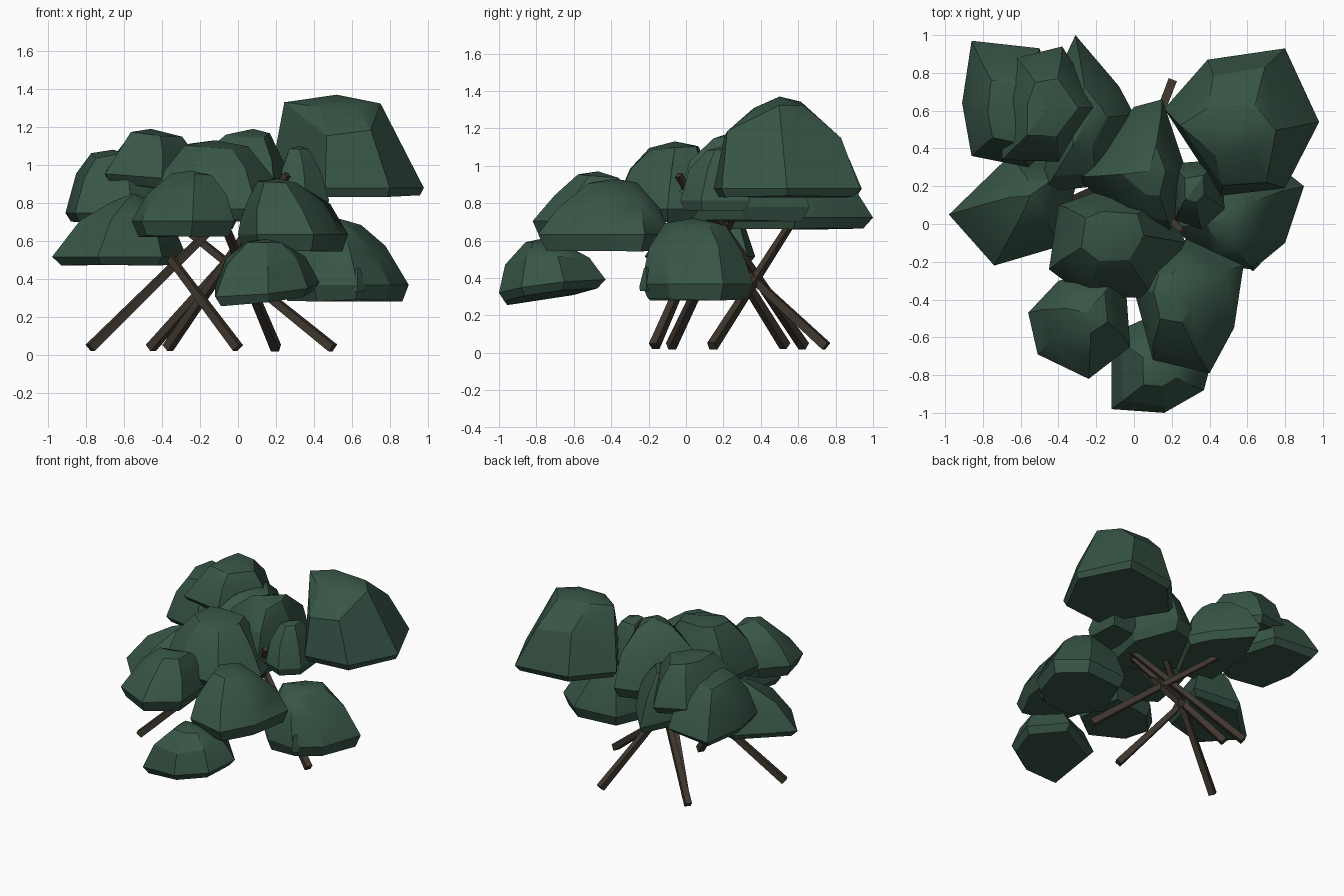
import bpy, bmesh, math, random
from mathutils import Vector

if "Cube" in bpy.data.objects:
    bpy.data.objects.remove(bpy.data.objects["Cube"])

random.seed(4)


def material(name, rgb):
    m = bpy.data.materials.new(name)
    m.diffuse_color = (*rgb, 1)
    m.use_nodes = True
    m.node_tree.nodes["Principled BSDF"].inputs["Base Color"].default_value = m.diffuse_color
    return m


GREEN = material("dark green leaves", (0.039, 0.091, 0.062))
BROWN = material("dark brown bark", (0.050, 0.038, 0.028))


def finish(name, bm, mat):
    bmesh.ops.recalc_face_normals(bm, faces=bm.faces)
    me = bpy.data.meshes.new(name)
    bm.to_mesh(me)
    bm.free()
    me.materials.append(mat)
    ob = bpy.data.objects.new(name, me)
    bpy.context.collection.objects.link(ob)
    bpy.ops.object.select_all(action='DESELECT')
    ob.select_set(True)
    bpy.context.view_layer.objects.active = ob
    bpy.ops.object.shade_smooth_by_angle(angle=math.radians(25))


def clump(name, outline, z0, z1, peak=None, tilt=(0, 0), rim=.16,
          shoulder=(.78, .78), top=(.38, .38), base=.88):
    """Faceted leaf dome: flat underside, wide rim, narrower shoulder, blunt top."""
    bm = bmesh.new()
    n = len(outline)
    cx = sum(p[0] for p in outline) / n
    cy = sum(p[1] for p in outline) / n
    px, py = peak or (cx, cy)
    h = z1 - z0

    def ring(scale, level, ox, oy, jitter):
        for x, y in outline:
            s = random.uniform(1 - jitter, 1 + jitter)
            X = ox + (x - cx) * s * scale[0]
            Y = oy + (y - cy) * s * scale[1]
            Z = z0 + h * (level + random.uniform(-jitter, jitter) * 0.7)
            Z += (1 - level) * (tilt[0] * (X - cx) + tilt[1] * (Y - cy))
            bm.verts.new((X, Y, Z))

    ring((base, base), 0.01, cx, cy, 0.02)
    ring((1, 1), rim, cx, cy, 0.0)
    ring(shoulder, 0.62, (cx + px) / 2, (cy + py) / 2, 0.07)
    ring(top, 0.92, px, py, 0.06)
    bm.verts.new((px, py, z1))
    res = bmesh.ops.convex_hull(bm, input=bm.verts)
    junk = [g for g in res["geom_interior"] if isinstance(g, bmesh.types.BMVert)]
    bmesh.ops.delete(bm, geom=junk, context='VERTS')
    bmesh.ops.dissolve_limit(bm, angle_limit=math.radians(9),
                             verts=bm.verts, edges=bm.edges)
    finish(name, bm, GREEN)


def stem(name, base, tip, r0=0.023, r1=0.016):
    """Square tapering stick cut square at both ends."""
    bm = bmesh.new()
    a, b = Vector(base), Vector(tip)
    d = (b - a).normalized()
    u = d.cross(Vector((0, 0, 1))).normalized()
    v = d.cross(u)
    rings = []
    for c, r in ((a, r0), (b, r1)):
        rings.append([bm.verts.new(c + r * (u * i + v * j))
                      for i, j in ((-1, -1), (1, -1), (1, 1), (-1, 1))])
    for k in range(4):
        m = (k + 1) % 4
        bm.faces.new((rings[0][k], rings[0][m], rings[1][m], rings[1][k]))
    bm.faces.new(rings[0])
    bm.faces.new(rings[1])
    finish(name, bm, BROWN)


# crossing stems
stems = [
    ((-0.78, -0.08, 0.035), (0.06, 0.31, 0.86)),
    ((-0.46, 0.63, 0.035), (0.20, 0.12, 0.78)),
    ((-0.37, 0.53, 0.035), (0.26, -0.04, 0.95)),
    ((0.00, -0.17, 0.035), (-0.50, 0.12, 0.70)),
    ((0.20, 0.75, 0.035), (-0.12, -0.08, 0.80)),
    ((0.50, 0.14, 0.035), (-0.35, 0.58, 0.72)),
]
for i, (a, b) in enumerate(stems):
    stem(f"stem_{i + 1}", a, b)

# back right, tallest clump (ridge along x) and its small neighbour
clump("leaves_back_right", [(.16, .61), (.39, .87), (.80, .93), (.98, .54),
                            (.80, .19), (.46, .15)], .83, 1.37, (.52, .50),
      rim=.09, shoulder=(.66, .80), top=(.60, .34), base=.93)
clump("leaves_inner_right", [(.22, .02), (.20, .32), (.46, .34), (.48, .08),
                             (.36, -.03)], .76, 1.10, (.32, .18))

# back left group
clump("leaves_back_left", [(-.91, .64), (-.86, .97), (-.50, .93), (-.36, .50),
                           (-.56, .30), (-.86, .36)], .70, 1.08, (-.66, .58),
      rim=.12, shoulder=(.82, .8), top=(.5, .5))
clump("leaves_back_left_top", [(-.70, .66), (-.62, .88), (-.38, .94), (-.18, .62),
                               (-.40, .33), (-.70, .34)], .86, 1.19, (-.46, .62),
      tilt=(-.1, -.1), top=(.5, .5))
clump("leaves_back_middle", [(-.48, .17), (-.20, .20), (0, .58), (-.08, .73),
                             (-.31, 1.0), (-.45, .7)], .66, 1.05, (-.24, .56))

# left
clump("leaves_left", [(-.98, .05), (-.65, .37), (-.27, .33), (-.40, -.12),
                      (-.74, -.22)], .47, .85, (-.55, .15), rim=.12,
      shoulder=(.66, .66), top=(.3, .3))

# centre
clump("leaves_centre", [(-.31, .25), (0, .62), (.15, .66), (.27, .30),
                        (.20, -.06), (0, -.02)], .70, 1.19, (.08, .28))
clump("leaves_centre_front", [(-.45, -.24), (-.40, .10), (-.20, .17), (.20, .15),
                              (.27, -.10), (.10, -.39), (-.25, -.39)],
      .70, 1.13, (-.12, -.06), top=(.45, .45))

# front
clump("leaves_front_left", [(-.56, -.47), (-.40, -.30), (-.05, -.24), (-.02, -.65),
                            (-.24, -.82), (-.51, -.69)], .62, .97, (-.25, -.47),
      rim=.24, shoulder=(.74, .74))
clump("leaves_front_right", [(.00, -.35), (.10, -.72), (.40, -.79), (.53, -.55),
                             (.58, -.22), (.28, -.08), (.08, -.14)], .54, .93,
      (.21, -.38), rim=.24)
clump("leaves_front_low", [(-.12, -.98), (.16, -1.0), (.37, -.88), (.43, -.65),
                           (.22, -.43), (-.12, -.58)], .30, .61, (.15, -.77),
      (.08, .14))

# right, low
clump("leaves_right_low", [(.22, -.02), (.40, -.22), (.63, -.24), (.80, -.10),
                           (.90, .20), (.70, .36), (.36, .33)], .28, .72, (.52, .04),
      rim=.2, shoulder=(.72, .86), top=(.4, .55))
clump("leaf_bud", [(.59, -.22), (.63, -.25), (.67, -.21), (.63, -.16)], .33, .46)
